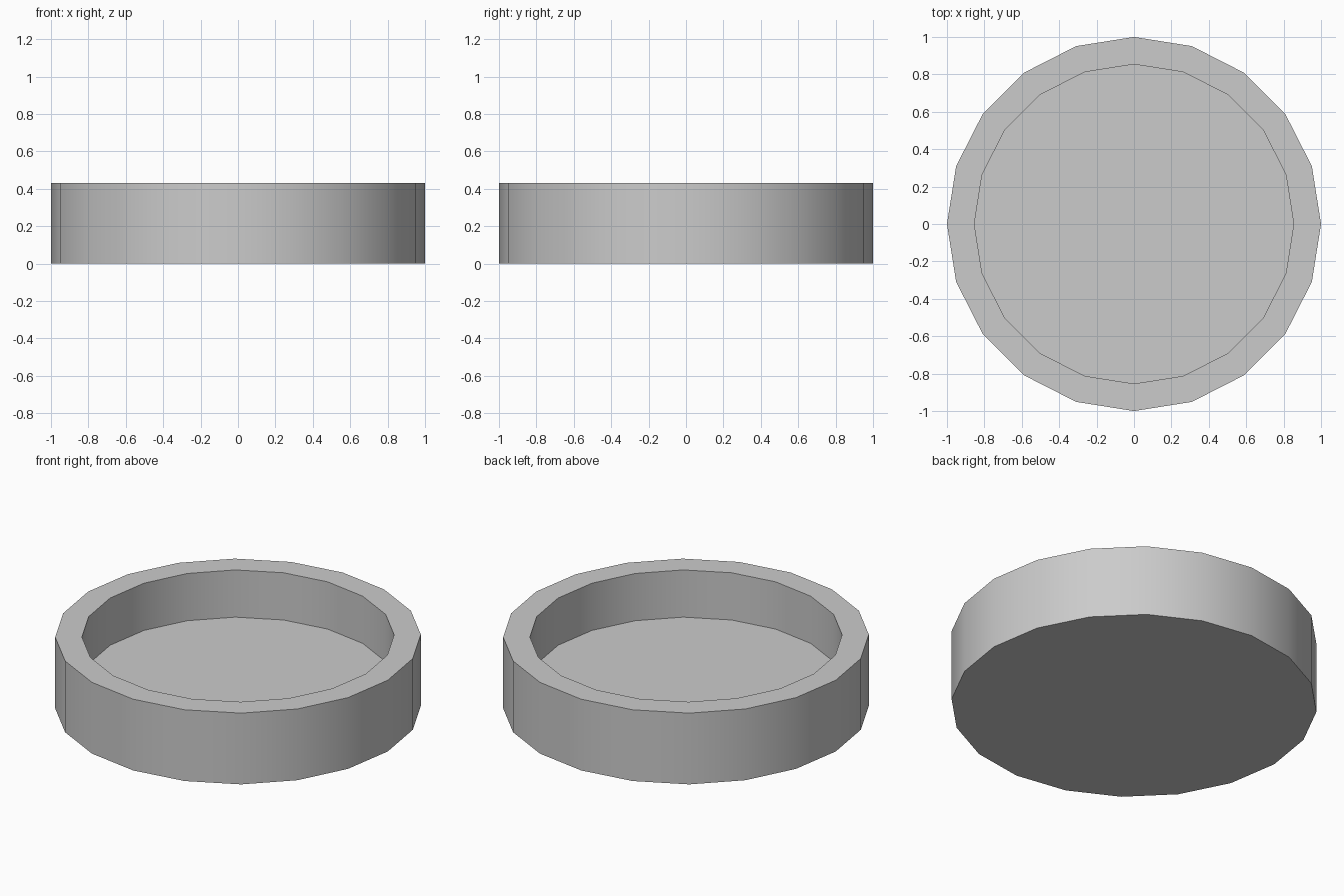
import bpy, bmesh, math

if "Cube" in bpy.data.objects:
    bpy.data.objects.remove(bpy.data.objects["Cube"])

SIDES = 20
RADIUS, INNER = 1.0, 0.854
HEIGHT, FLOOR = 0.43, 0.145

# Rings of the lathed profile: outer bottom, outer top, inner top, inner floor
profile = [(RADIUS, 0), (RADIUS, HEIGHT), (INNER, HEIGHT), (INNER, FLOOR)]

bm = bmesh.new()
rings = []
for r, z in profile:
    rings.append([bm.verts.new((r * math.cos(2 * math.pi * i / SIDES),
                                r * math.sin(2 * math.pi * i / SIDES), z))
                  for i in range(SIDES)])

# Walls and rim
for a, b in zip(rings, rings[1:]):
    for i in range(SIDES):
        j = (i + 1) % SIDES
        bm.faces.new((a[i], a[j], b[j], b[i]))

# Underside and dish floor
bm.faces.new(rings[0][::-1])
bm.faces.new(rings[-1])

mesh = bpy.data.meshes.new("round_dish")
bm.to_mesh(mesh)
bm.free()
dish = bpy.data.objects.new("round_dish", mesh)
bpy.context.collection.objects.link(dish)

# Smooth round walls, sharp rim edges
bpy.context.view_layer.objects.active = dish
dish.select_set(True)
bpy.ops.object.shade_smooth_by_angle(angle=math.radians(30))
